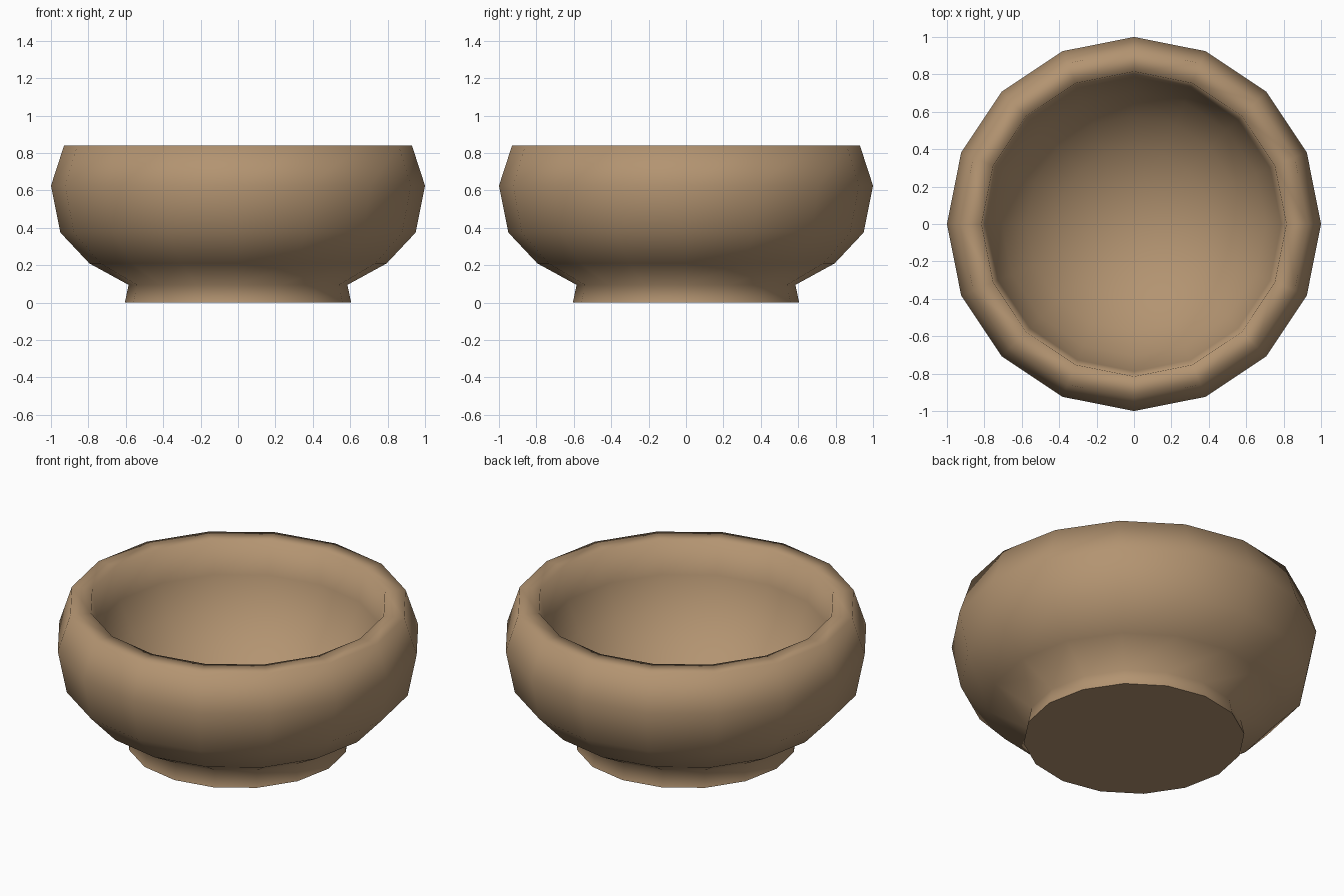
import bpy, bmesh, math

if "Cube" in bpy.data.objects:
    bpy.data.objects.remove(bpy.data.objects["Cube"])

SIDES = 16

# single clay colour
clay = bpy.data.materials.new("brown clay")
clay.diffuse_color = (0.45, 0.295, 0.165, 1)
clay.use_nodes = True
clay.node_tree.nodes["Principled BSDF"].inputs["Base Color"].default_value = clay.diffuse_color

# profile (radius, height): foot, outer wall and rim
profile = [(0.605, 0.0), (0.585, 0.095), (0.795, 0.21), (0.95, 0.375), (1.0, 0.625),
           (0.93, 0.84), (0.815, 0.84)]

# rounded hollow: half ellipse from the rim down to the floor
FLOOR, STEPS = 0.09, 6
for k in range(1, STEPS):
    t = math.pi / 2 * k / STEPS
    profile.append((0.815 * math.cos(t), 0.84 - (0.84 - FLOOR) * math.sin(t)))

bm = bmesh.new()
rings = []
for r, z in profile:
    rings.append([bm.verts.new((r * math.cos(2 * math.pi * i / SIDES),
                                r * math.sin(2 * math.pi * i / SIDES), z))
                  for i in range(SIDES)])

# walls
for a, b in zip(rings, rings[1:]):
    for i in range(SIDES):
        j = (i + 1) % SIDES
        bm.faces.new((a[i], a[j], b[j], b[i]))

# inside floor fan
centre = bm.verts.new((0, 0, FLOOR))
for i in range(SIDES):
    bm.faces.new((rings[-1][i], rings[-1][(i + 1) % SIDES], centre))
for f in bm.faces:
    f.smooth = True

# flat underside with a sharp rim
base = bm.faces.new(rings[0][::-1])
base.smooth = False
for e in base.edges:
    e.smooth = False

mesh = bpy.data.meshes.new("bowl")
bm.to_mesh(mesh)
bm.free()
mesh.materials.append(clay)
bowl = bpy.data.objects.new("bowl", mesh)
bpy.context.collection.objects.link(bowl)
